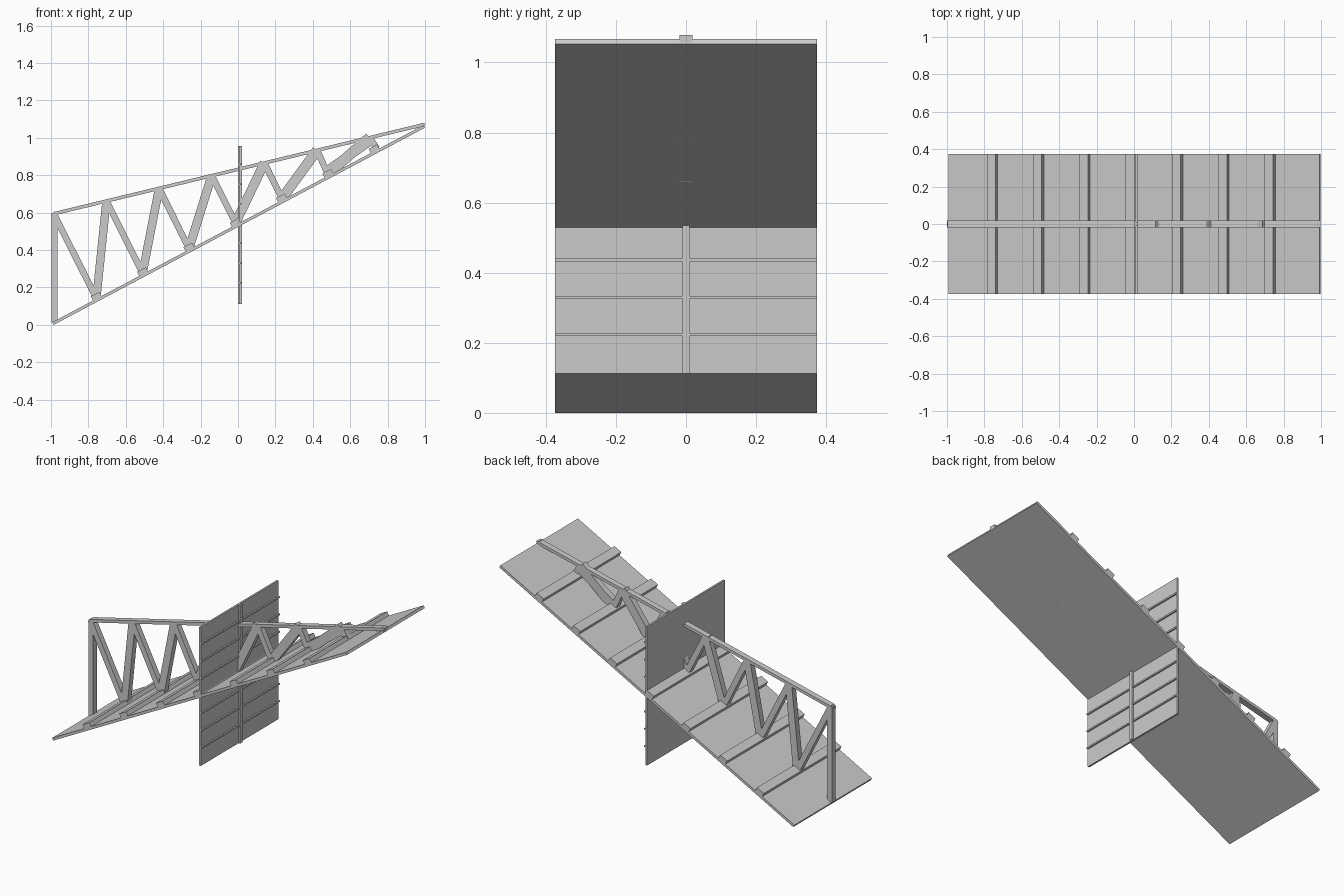
import bpy, bmesh
from math import atan2, sin, cos
from mathutils import Vector

if "Cube" in bpy.data.objects:
    bpy.data.objects.remove(bpy.data.objects["Cube"])


def prism(name, pts, y0, y1):
    """Extrude an xz outline along y."""
    bm = bmesh.new()
    f = bm.faces.new([bm.verts.new((x, y0, z)) for x, z in pts])
    ext = bmesh.ops.extrude_face_region(bm, geom=[f])
    bmesh.ops.translate(bm, vec=(0, y1 - y0, 0),
                        verts=[v for v in ext["geom"] if isinstance(v, bmesh.types.BMVert)])
    bmesh.ops.recalc_face_normals(bm, faces=bm.faces)
    me = bpy.data.meshes.new(name)
    bm.to_mesh(me)
    bm.free()
    ob = bpy.data.objects.new(name, me)
    bpy.context.collection.objects.link(ob)
    return ob


def beam(name, a, b, width, half_y=0.018):
    """Rectangular bar between two xz points."""
    a, b = Vector(a), Vector(b)
    d = (b - a).normalized()
    n = Vector((-d.y, d.x)) * width / 2
    return prism(name, [a - n, b - n, b + n, a + n], -half_y, half_y)


def box(name, x0, x1, y0, y1, z0, z1):
    return prism(name, [(x0, z0), (x1, z0), (x1, z1), (x0, z1)], y0, y1)


HALF = 0.374

# Sloping panel
low, high = Vector((-0.985, 0.0)), Vector((0.998, 1.053))
ang = atan2(high.y - low.y, high.x - low.x)
along = Vector((cos(ang), sin(ang)))
up = Vector((-sin(ang), cos(ang)))
T = 0.016
prism("sloping_panel", [low, high, high + up * T, low + up * T], -HALF, HALF)

# Cross ribs on top of the sloping panel
for i in range(7):
    s = (-0.752 + 0.2475 * i - low.x + up.x * -T) / cos(ang)
    base = low + along * s + up * T
    w = along * 0.026
    prism(f"cross_rib_{i}", [base - w, base + w, base + w + up * 0.025, base - w + up * 0.025],
          -HALF, HALF)

# Top chord of the truss, one bar per bay
tops = [Vector((-0.985 + 0.2815 * i, 0.594 + 0.0678 * i)) for i in range(8)]
for i in range(7):
    beam(f"top_chord_{i}", tops[i], tops[i + 1], 0.018)
box("chord_end_cap", 0.978, 0.996, -0.018, 0.018, 1.056, 1.079)

# End post and zigzag web members
box("end_post", -0.996, -0.965, -0.018, 0.018, 0.012, 0.598)
feet = [(-0.757, 0.142), (-0.510, 0.277), (-0.262, 0.408), (-0.013, 0.545),
        (0.235, 0.675), (0.480, 0.808), (0.742, 0.942)]
rise_widths = [0.044, 0.045, 0.047, 0.050, 0.054, 0.056]
for i, foot in enumerate(feet):
    beam(f"falling_web_{i}", tops[i], foot, 0.034)
    if i < 6:
        beam(f"rising_web_{i}", foot, tops[i + 1], rise_widths[i])
# Last flat web lying along the panel
beam("last_web", (0.48, 0.825), (0.705, 0.983), 0.05)

# Upright panel crossing the slope, ribbed on the right side
Z0, Z1 = 0.112, 0.957
box("upright_panel", 0.0, 0.011, -HALF, HALF, Z0, Z1)
for i in range(7):
    z = Z0 + (Z1 - Z0) * (i + 1) / 8
    box(f"upright_rib_{i}", 0.010, 0.020, -HALF, HALF, z + 0.002, z + 0.011)
box("upright_spine", 0.010, 0.022, -0.010, 0.010, Z0, Z1)
